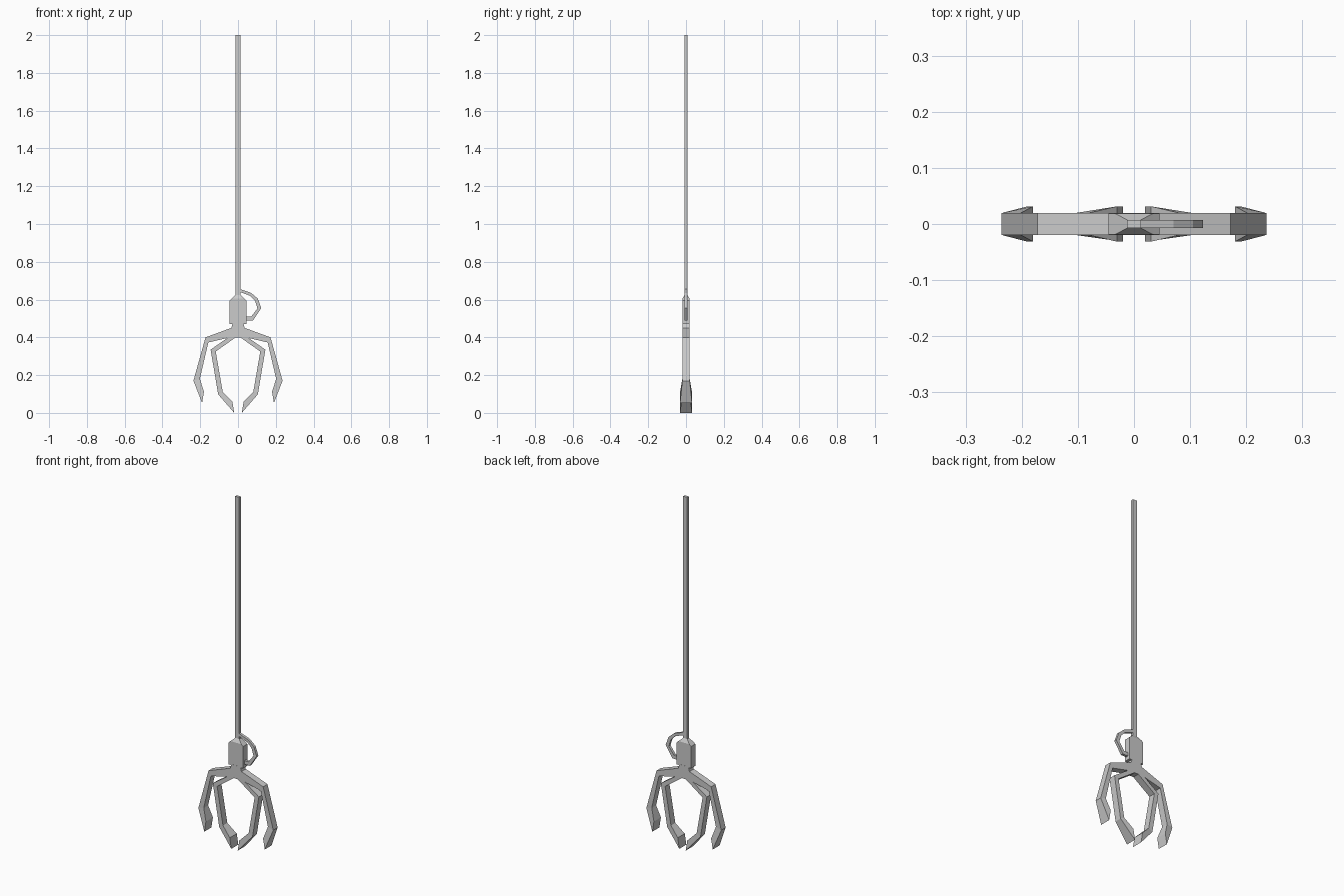
import bpy, bmesh

if "Cube" in bpy.data.objects:
    bpy.data.objects.remove(bpy.data.objects["Cube"])


def loft(name, rings):
    """Skin a list of equal-length point rings and cap both ends."""
    bm = bmesh.new()
    vs = [[bm.verts.new(p) for p in ring] for ring in rings]
    n = len(vs[0])
    for a, b in zip(vs, vs[1:]):
        for i in range(n):
            j = (i + 1) % n
            bm.faces.new((a[i], a[j], b[j], b[i]))
    bm.faces.new(vs[0])
    bm.faces.new(vs[-1])
    bmesh.ops.recalc_face_normals(bm, faces=bm.faces)
    me = bpy.data.meshes.new(name)
    bm.to_mesh(me)
    bm.free()
    ob = bpy.data.objects.new(name, me)
    bpy.context.collection.objects.link(ob)
    return ob


def strip(name, sections, side=1):
    """Bar in the XZ plane: sections are (outer xz, inner xz, half depth)."""
    rings = []
    for (ox, oz), (ix, iz), d in sections:
        rings.append([(side * ox, -d, oz), (side * ox, d, oz),
                      (side * ix, d, iz), (side * ix, -d, iz)])
    return loft(name, rings)


def column(name, levels):
    """Rectangular column: levels are (z, half width, half depth)."""
    return loft(name, [[(-w, -d, z), (w, -d, z), (w, d, z), (-w, d, z)]
                       for z, w, d in levels])


# Long pole
column("pole", [(0.60, 0.0125, 0.0075), (2.0, 0.0125, 0.0075)])

# Motor housing with stepped, tapered top
column("housing", [(0.47, 0.045, 0.019), (0.595, 0.045, 0.019),
                   (0.605, 0.034, 0.019), (0.625, 0.0125, 0.0075)])

# Eight-sided hub joining the claws
hub = [(-0.02, 0.40), (0.02, 0.40), (0.034, 0.412), (0.036, 0.448),
       (0.028, 0.475), (-0.028, 0.475), (-0.036, 0.448), (-0.034, 0.412)]
loft("hub", [[(x, y, z) for x, z in hub] for y in (-0.0195, 0.0195)])

# Open (outer) and closed (inner) claw arms with flared tips
D, TIP = 0.0195, 0.0315
outer = [((0.030, 0.452), (0.020, 0.405), D),
         ((0.172, 0.400), (0.157, 0.373), D),
         ((0.236, 0.170), (0.202, 0.180), D),
         ((0.190, 0.052), (0.180, 0.112), TIP)]
inner = [((0.034, 0.412), (0.012, 0.400), D),
         ((0.145, 0.335), (0.118, 0.325), D),
         ((0.105, 0.098), (0.081, 0.112), D),
         ((0.020, 0.000), (0.030, 0.060), TIP)]
for label, side in (("left", -1), ("right", 1)):
    strip(label + "_outer_claw", outer, side)
    strip(label + "_inner_claw", inner, side)

# Cable looping from the pole to the housing
C = 0.0075
strip("cable", [((0.005, 0.658), (0.005, 0.642), C),
                ((0.070, 0.635), (0.064, 0.620), C),
                ((0.105, 0.605), (0.090, 0.594), C),
                ((0.123, 0.555), (0.103, 0.553), C),
                ((0.080, 0.490), (0.070, 0.510), C),
                ((0.040, 0.490), (0.040, 0.510), C)])
